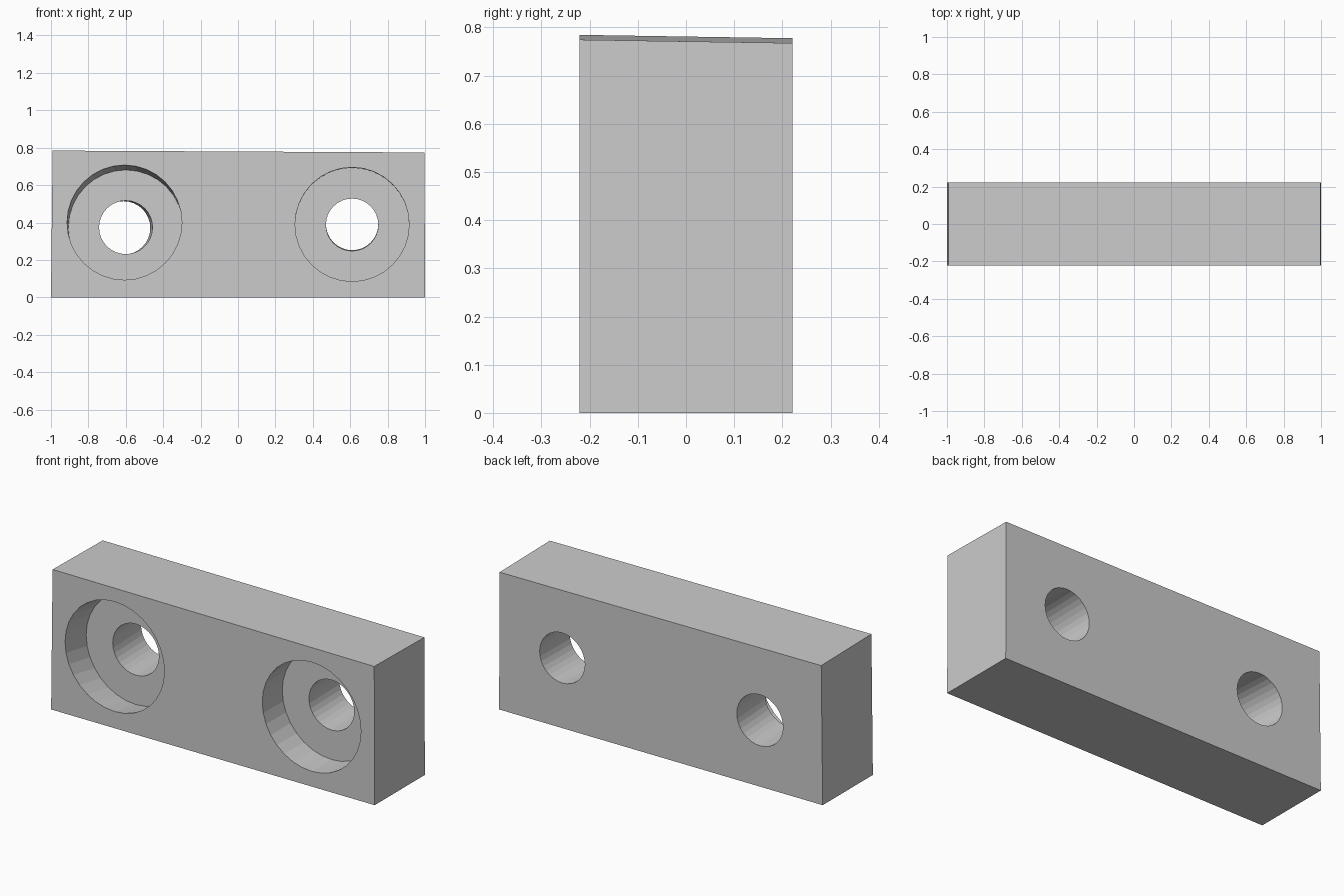
import bpy, bmesh, math

if "Cube" in bpy.data.objects:
    bpy.data.objects.remove(bpy.data.objects["Cube"])

SEGMENTS = 32
FRONT, FLOOR, BACK = -0.22, -0.045, 0.22


def mesh_object(name, bm):
    bmesh.ops.recalc_face_normals(bm, faces=bm.faces[:])
    mesh = bpy.data.meshes.new(name)
    bm.to_mesh(mesh)
    bm.free()
    obj = bpy.data.objects.new(name, mesh)
    bpy.context.collection.objects.link(obj)
    return obj


def along(p, q, t):
    return [a + (b - a) * t for a, b in zip(p, q)]


def bolt_cutter(name, rim, floor, back):
    """Stepped cutter; each station is (x, z, radius)."""
    pocket, bore = rim[2], back[2]
    start = along(rim, floor, -0.3)
    end = along(floor, back, 1.3)
    rings = [(start[0], start[1], pocket, FRONT - 0.3 * (FLOOR - FRONT)),
             (floor[0], floor[1], pocket, FLOOR),
             (floor[0], floor[1], bore, FLOOR),
             (end[0], end[1], bore, FLOOR + 1.3 * (BACK - FLOOR))]
    bm = bmesh.new()
    loops = []
    for x, z, r, y in rings:
        loops.append([bm.verts.new((x + r * math.cos(a), y, z + r * math.sin(a)))
                      for a in (2 * math.pi * i / SEGMENTS for i in range(SEGMENTS))])
    for a, b in zip(loops, loops[1:]):
        for i in range(SEGMENTS):
            j = (i + 1) % SEGMENTS
            bm.faces.new((a[i], a[j], b[j], b[i]))
    bm.faces.new(loops[0])
    bm.faces.new(loops[-1])
    obj = mesh_object(name, bm)
    obj.hide_render = True
    obj.hide_viewport = True
    return obj


# Block, with a very slightly sloping top and left end
bm = bmesh.new()
bmesh.ops.create_cube(bm, size=1)
for v in bm.verts:
    x, y, top = v.co.x * 2, v.co.y * 0.443, v.co.z > 0
    z = (0.776 - 0.005 * x - 0.007 * v.co.y) if top else 0
    if top:
        x += 0.009 if x < 0 else -0.003
    v.co = (x, y, z)
block = mesh_object("mounting_block", bm)

# Counterbored bolt holes; the left one runs slightly askew
cutters = [
    bolt_cutter("left_bolt_cutter", (-0.607, 0.40, 0.307), (-0.60, 0.374, 0.307), (-0.612, 0.371, 0.143)),
    bolt_cutter("right_bolt_cutter", (0.61, 0.39, 0.305), (0.61, 0.388, 0.305), (0.61, 0.392, 0.14)),
]
for cutter in cutters:
    mod = block.modifiers.new(cutter.name, 'BOOLEAN')
    mod.operation = 'DIFFERENCE'
    mod.solver = 'EXACT'
    mod.object = cutter
